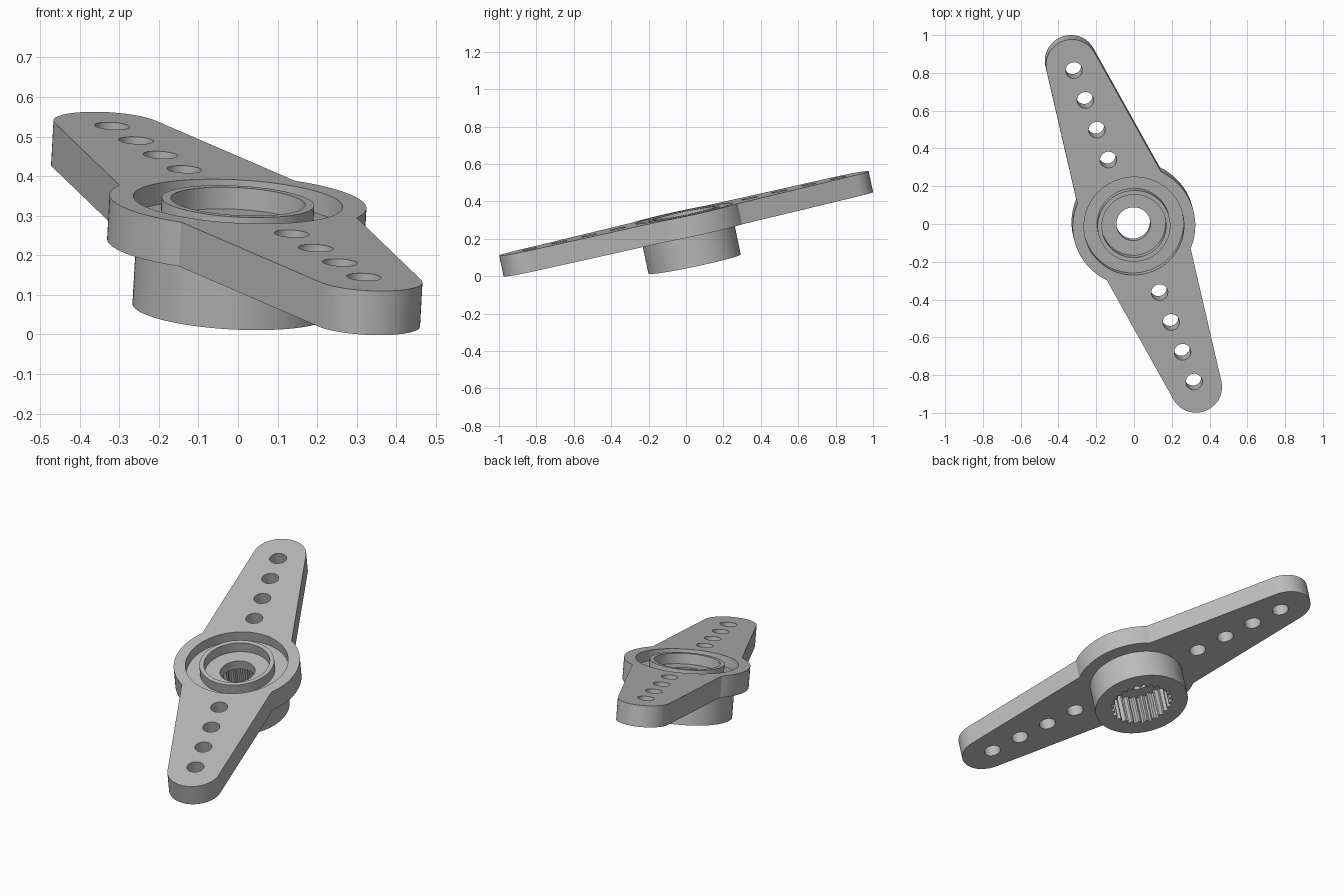
import bpy, bmesh
from math import sin, cos, pi, radians, atan2
from mathutils import Matrix, Vector

cube = bpy.data.objects.get("Cube")
if cube:
    bpy.data.objects.remove(cube, do_unlink=True)

THICK = 0.114
COLLAR_R, RECESS_R, HUB_R = 0.325, 0.265, 0.252
TIP_U, TIP_R = 0.936, 0.137
TEETH = 25
SEGMENTS = TEETH * 4

# Single plastic colour
grey = bpy.data.materials.new("grey plastic")
grey.use_nodes = True
colour = (0.5, 0.5, 0.5, 1)
grey.diffuse_color = colour
grey.node_tree.nodes["Principled BSDF"].inputs["Base Color"].default_value = colour

# Tilted frame: x runs along the arms, z is the plate normal
normal = Vector((0.055, -0.21, 1)).normalized()
along = Vector((-0.36, 0.933, 0))
along.z = -(along.x * normal.x + along.y * normal.y) / normal.z
along.normalize()
across = normal.cross(along)
frame = Matrix((along, across, normal)).transposed().to_4x4()
frame.translation = (0, -0.011, 0.336)


def arc(cx, radius, start, end, count):
    return [(cx + radius * cos(start + (end - start) * i / count),
             radius * sin(start + (end - start) * i / count)) for i in range(count + 1)]


def circle(cx, radius, count):
    return arc(cx, radius, 0, 2 * pi, count)[:-1]


def finish(obj):
    obj.data.materials.clear()
    obj.data.materials.append(grey)
    obj.matrix_world = frame
    bpy.ops.object.select_all(action="DESELECT")
    obj.select_set(True)
    bpy.context.view_layer.objects.active = obj
    bpy.ops.object.shade_smooth_by_angle(angle=radians(30))


# Plate: two tapered arms merged with the round collar, pierced by holes
lean = radians(81.8)
joint = atan2(0.237, 0.222)
half = arc(TIP_U, TIP_R, -lean, lean, 32) + arc(0, COLLAR_R, joint, pi - joint, 32)
outline = half + [(-x, -y) for x, y in half]
loops = [outline, circle(0, RECESS_R, SEGMENTS)]
for side in (1, -1):
    for i in range(4):
        loops.append(circle(side * (0.385 + 0.173 * i), 0.044, 32))

curve = bpy.data.curves.new("arm_plate", "CURVE")
curve.dimensions = "2D"
curve.fill_mode = "BOTH"
curve.extrude = THICK / 2
for points in loops:
    spline = curve.splines.new("POLY")
    spline.points.add(len(points) - 1)
    for p, (x, y) in zip(spline.points, points):
        p.co = (x, y, 0, 1)
    spline.use_cyclic_u = True
plate = bpy.data.objects.new("arm_plate", curve)
bpy.context.collection.objects.link(plate)
bpy.ops.object.select_all(action="DESELECT")
plate.select_set(True)
bpy.context.view_layer.objects.active = plate
bpy.ops.object.convert(target="MESH")
plate = bpy.context.view_layer.objects.active
bm = bmesh.new()
bm.from_mesh(plate.data)
bmesh.ops.remove_doubles(bm, verts=bm.verts, dist=0.0001)
bmesh.ops.translate(bm, verts=bm.verts, vec=(0, 0, -THICK / 2))
bmesh.ops.recalc_face_normals(bm, faces=bm.faces)
bm.to_mesh(plate.data)
bm.free()
finish(plate)

# Hub: turned profile with groove, raised ring, screw hole and toothed bore
FLOOR, WEB, BASE = -0.056, -0.108, -0.278
BORE = None
profile = [(RECESS_R, FLOOR), (0.193, FLOOR), (0.193, 0), (0.17, 0), (0.17, FLOOR),
           (0.09, FLOOR), (0.09, WEB), (BORE, WEB), (BORE, BASE),
           (HUB_R, BASE), (HUB_R, -THICK), (RECESS_R, -THICK)]
tooth = (0.167, 0.167, 0.150, 0.150)
bm = bmesh.new()
rings = []
for radius, z in profile:
    ring = []
    for i in range(SEGMENTS):
        r = tooth[i % 4] if radius is None else radius
        a = 2 * pi * i / SEGMENTS
        ring.append(bm.verts.new((r * cos(a), r * sin(a), z)))
    rings.append(ring)
for low, high in zip(rings, rings[1:]):
    for i in range(SEGMENTS):
        j = (i + 1) % SEGMENTS
        bm.faces.new((low[i], high[i], high[j], low[j]))
# Profile runs inward over the top, so faces are oriented outward by its winding
top_face = bm.faces[:][0] if bm.faces else None
bm.normal_update()
if top_face.normal.z < 0:
    bmesh.ops.reverse_faces(bm, faces=bm.faces[:])
mesh = bpy.data.meshes.new("splined_hub")
bm.to_mesh(mesh)
bm.free()
hub = bpy.data.objects.new("splined_hub", mesh)
bpy.context.collection.objects.link(hub)
finish(hub)
